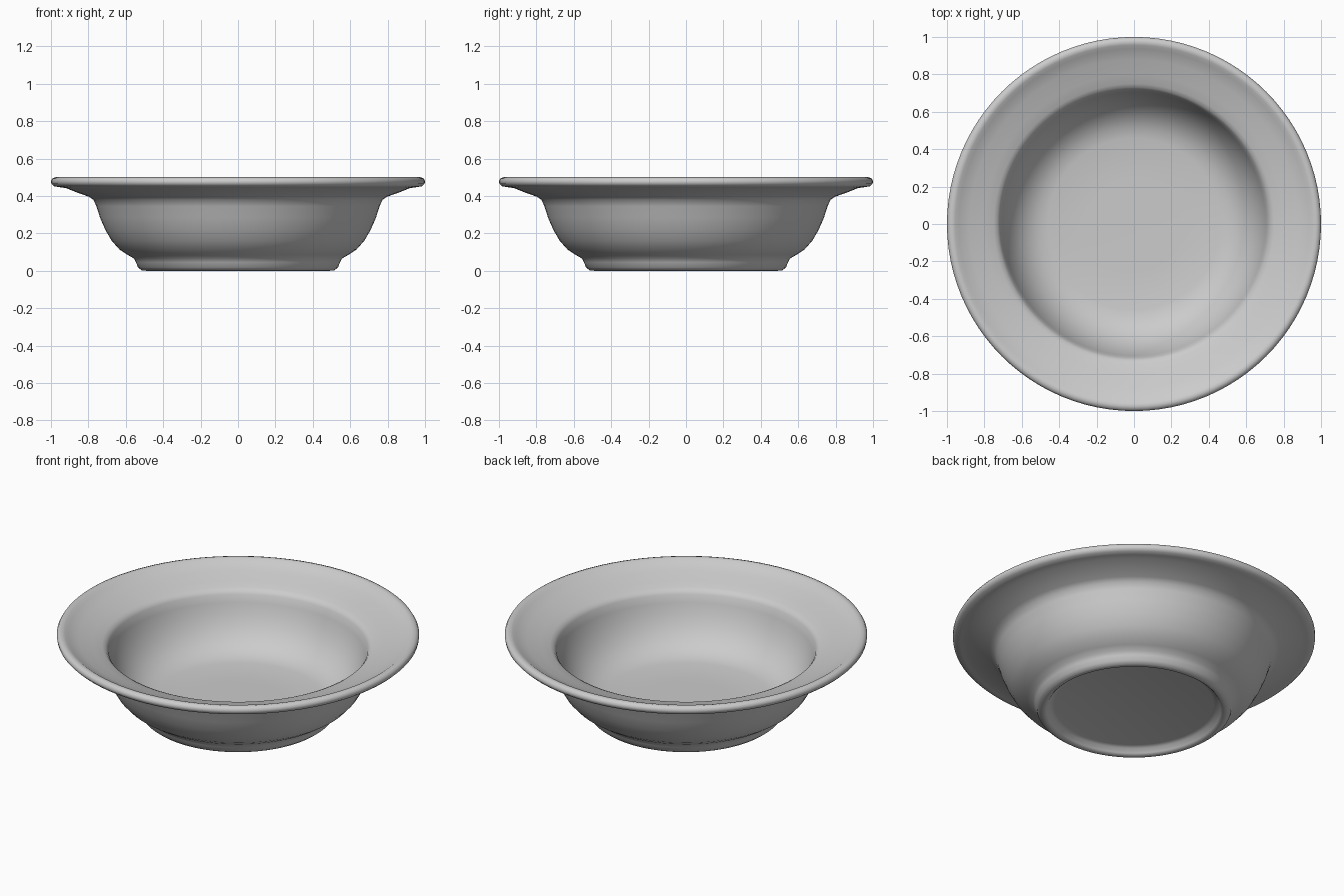
import bpy, bmesh, math
from mathutils import Matrix

cube = bpy.data.objects.get("Cube")
if cube:
    bpy.data.objects.remove(cube, do_unlink=True)

SEGMENTS = 96

# Light grey glaze
glaze = bpy.data.materials.new("light_grey_glaze")
glaze.use_nodes = True
colour = (0.6, 0.6, 0.6, 1.0)
glaze.diffuse_color = colour
glaze.node_tree.nodes["Principled BSDF"].inputs["Base Color"].default_value = colour

# Half section (radius, height) from the recessed underside, up the outside,
# over the rim and down the inside to the floor
profile = [
    (0.0, 0.04), (0.44, 0.04), (0.465, 0.033), (0.48, 0.01),            # recess
    (0.492, 0.0), (0.515, 0.002), (0.535, 0.018), (0.545, 0.045),       # foot ring
    (0.557, 0.066), (0.59, 0.085), (0.635, 0.115), (0.675, 0.16),       # outer wall
    (0.71, 0.22), (0.738, 0.285), (0.757, 0.345), (0.773, 0.38),
    (0.80, 0.397), (0.86, 0.418), (0.92, 0.442), (0.955, 0.447),        # rim underside
    (0.985, 0.452), (0.998, 0.465), (1.0, 0.48), (0.992, 0.494),        # rolled edge
    (0.975, 0.5), (0.957, 0.496), (0.938, 0.482),
    (0.88, 0.46), (0.80, 0.434), (0.75, 0.418), (0.73, 0.408),          # rim top
    (0.717, 0.39), (0.705, 0.345), (0.685, 0.285), (0.655, 0.225),      # inner wall
    (0.615, 0.17), (0.565, 0.128), (0.515, 0.104), (0.46, 0.092),
    (0.25, 0.088), (0.0, 0.088),                                        # floor
]

# Revolve the section into the bowl
bm = bmesh.new()
verts = [bm.verts.new((r, 0, z)) for r, z in profile]
edges = [bm.edges.new(pair) for pair in zip(verts, verts[1:])]
bmesh.ops.spin(bm, geom=verts + edges, cent=(0, 0, 0), axis=(0, 0, 1),
               angle=2 * math.pi, steps=SEGMENTS, use_merge=True)
bmesh.ops.remove_doubles(bm, verts=bm.verts, dist=1e-5)
bmesh.ops.recalc_face_normals(bm, faces=bm.faces)

mesh = bpy.data.meshes.new("bowl")
bm.to_mesh(mesh)
bm.free()
mesh.materials.append(glaze)
bowl = bpy.data.objects.new("bowl", mesh)
bpy.context.collection.objects.link(bowl)

# Smooth shading
bpy.ops.object.select_all(action='DESELECT')
bowl.select_set(True)
bpy.context.view_layer.objects.active = bowl
bpy.ops.object.shade_smooth_by_angle(angle=math.radians(50))
